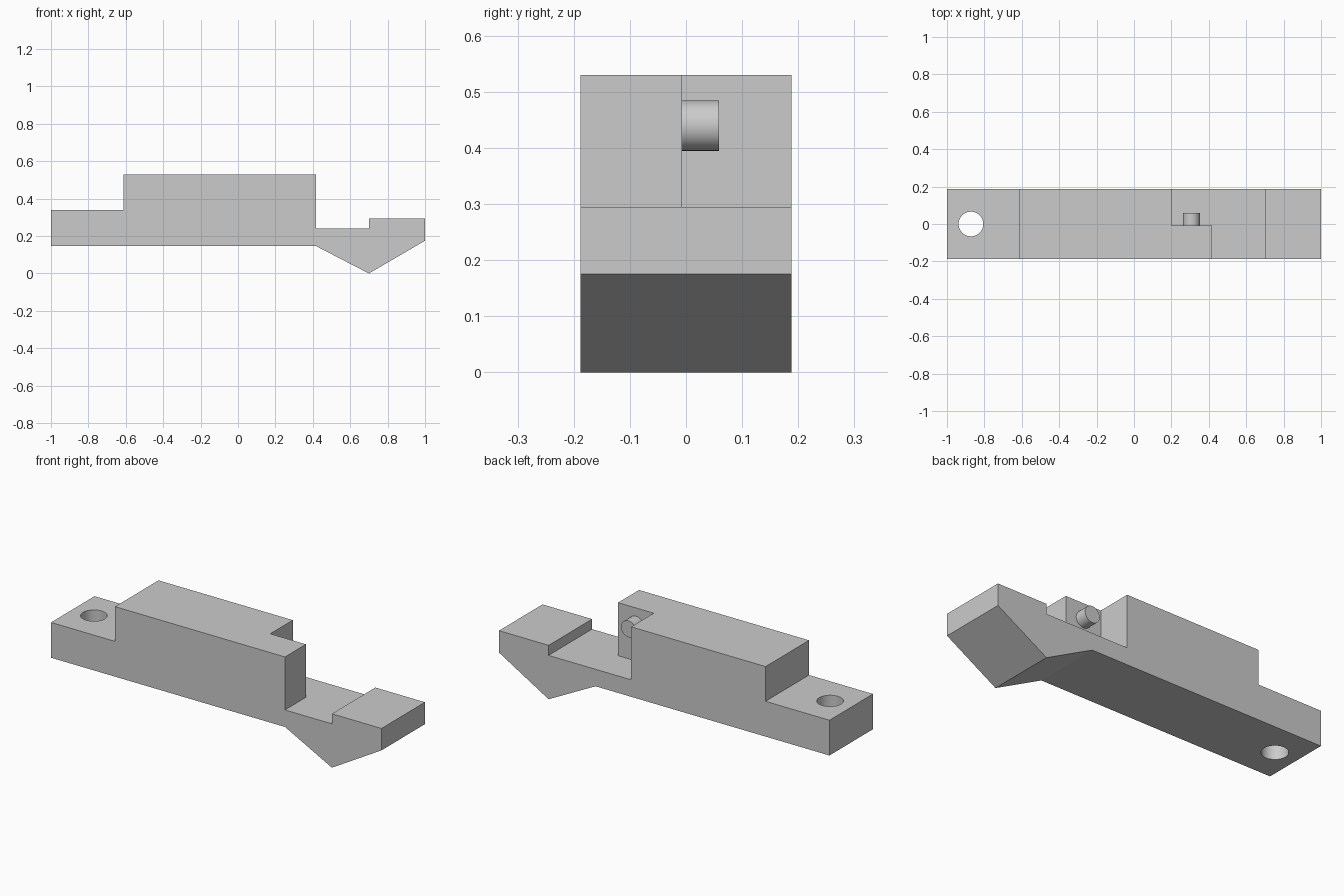
import bpy, bmesh, math

cube = bpy.data.objects.get("Cube")
if cube:
    bpy.data.objects.remove(cube, do_unlink=True)

HALF_WIDTH = 0.188
STEP_Z = 0.24      # floor of the notch and of the step beside it
NOTCH_Y = -0.007   # inner wall of the notch

grey = bpy.data.materials.new("plain grey")
grey.use_nodes = True
colour = (0.6, 0.6, 0.6, 1)
grey.diffuse_color = colour
grey.node_tree.nodes["Principled BSDF"].inputs["Base Color"].default_value = colour


def add_prism(name, profile, y0, y1):
    """Extrude an x-z outline from y0 to y1."""
    bm = bmesh.new()
    face = bm.faces.new([bm.verts.new((x, y0, z)) for x, z in profile])
    grown = bmesh.ops.extrude_face_region(bm, geom=[face])["geom"]
    verts = [v for v in grown if isinstance(v, bmesh.types.BMVert)]
    bmesh.ops.translate(bm, verts=verts, vec=(0, y1 - y0, 0))
    bmesh.ops.recalc_face_normals(bm, faces=bm.faces)
    mesh = bpy.data.meshes.new(name)
    bm.to_mesh(mesh)
    bm.free()
    mesh.materials.append(grey)
    obj = bpy.data.objects.new(name, mesh)
    bpy.context.collection.objects.link(obj)
    return obj


def add_cylinder(name, radius, depth, location, rotation=(0, 0, 0)):
    bpy.ops.mesh.primitive_cylinder_add(vertices=48, radius=radius, depth=depth,
                                        location=location, rotation=rotation)
    obj = bpy.context.object
    obj.name = name
    obj.data.materials.append(grey)
    return obj


def activate(obj):
    bpy.ops.object.select_all(action="DESELECT")
    obj.select_set(True)
    bpy.context.view_layer.objects.active = obj


def cut(target, cutter):
    mod = target.modifiers.new("cut", "BOOLEAN")
    mod.operation = "DIFFERENCE"
    mod.solver = "EXACT"
    mod.object = cutter
    activate(target)
    bpy.ops.object.modifier_apply(modifier=mod.name)
    bpy.data.objects.remove(cutter, do_unlink=True)


# Body: stepped block with a pointed foot at one end
outline = [(-1, 0.147), (0.416, 0.147), (0.7, 0), (1, 0.175), (1, 0.295),
           (0.7, 0.295), (0.7, STEP_Z), (0.416, STEP_Z), (0.416, 0.53),
           (-0.613, 0.53), (-0.613, 0.34), (-1, 0.34)]
body = add_prism("body", outline, -HALF_WIDTH, HALF_WIDTH)

# Corner notch in the raised block
notch = [(0.2, STEP_Z), (0.5, STEP_Z), (0.5, 0.7), (0.2, 0.7)]
cut(body, add_prism("notch_cutter", notch, NOTCH_Y, 0.4))

# Mounting hole through the low end
cut(body, add_cylinder("hole_cutter", 0.066, 1, (-0.872, 0, 0.24)))

# Pin standing out of the notch wall
pin_start, pin_end = NOTCH_Y - 0.03, 0.059
pin = add_cylinder("pin", 0.045, pin_end - pin_start,
                   (0.307, (pin_start + pin_end) / 2, 0.44), (math.pi / 2, 0, 0))

for part in (body, pin):
    activate(part)
    bpy.ops.object.shade_smooth_by_angle(angle=math.radians(25))
